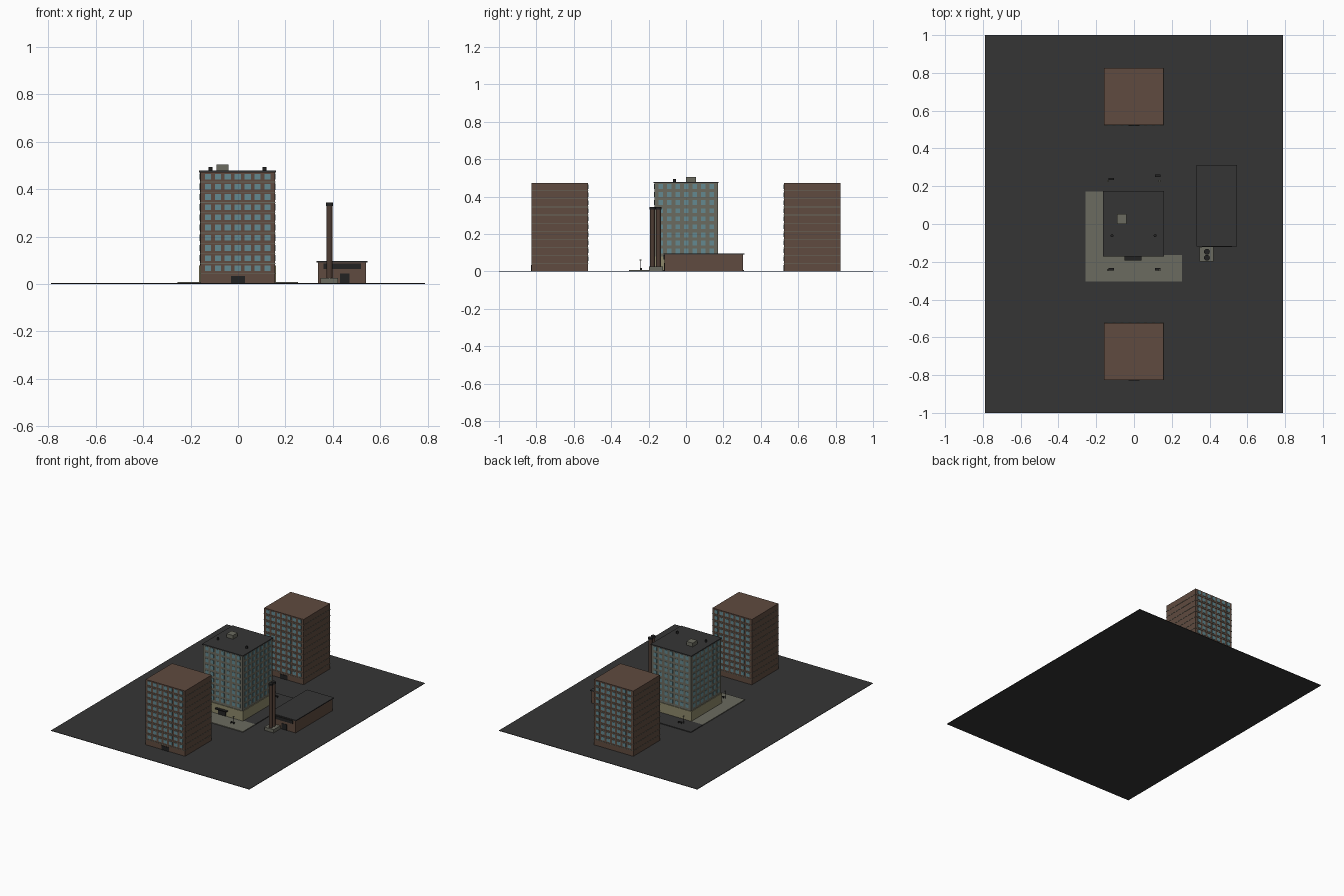
import bpy, bmesh, math
from mathutils import Matrix, Vector

if "Cube" in bpy.data.objects:
    bpy.data.objects.remove(bpy.data.objects["Cube"])


def mat(name, r, g, b):
    m = bpy.data.materials.new(name)
    m.diffuse_color = (r, g, b, 1)
    m.use_nodes = True
    m.node_tree.nodes["Principled BSDF"].inputs["Base Color"].default_value = m.diffuse_color
    return m


ASPHALT = mat("asphalt", 0.036, 0.036, 0.036)
BRICK = mat("brown_brick", 0.115, 0.070, 0.050)
GREY = mat("grey_concrete", 0.145, 0.145, 0.115)
GLASS = mat("teal_glass", 0.125, 0.25, 0.28)
CREAM = mat("cream_stone", 0.27, 0.25, 0.145)
BLACK = mat("black_metal", 0.016, 0.016, 0.016)
RUST = mat("dark_brown", 0.075, 0.045, 0.033)


def finish(name, bm, material):
    me = bpy.data.meshes.new(name)
    bm.to_mesh(me)
    bm.free()
    me.materials.append(material)
    ob = bpy.data.objects.new(name, me)
    bpy.context.collection.objects.link(ob)
    return ob


def boxes(name, spans, material):
    """One object made of boxes given as (x0, x1, y0, y1, z0, z1)."""
    bm = bmesh.new()
    for x0, x1, y0, y1, z0, z1 in spans:
        m = Matrix.Translation(((x0 + x1) / 2, (y0 + y1) / 2, (z0 + z1) / 2))
        m = m @ Matrix.Diagonal((x1 - x0, y1 - y0, z1 - z0, 1))
        bmesh.ops.create_cube(bm, size=1, matrix=m)
    return finish(name, bm, material)


def cylinders(name, items, material, sides=16):
    """Upright cylinders given as (x, y, z0, z1, radius)."""
    bm = bmesh.new()
    for x, y, z0, z1, r in items:
        bmesh.ops.create_cone(bm, cap_ends=True, segments=sides, radius1=r, radius2=r,
                              depth=z1 - z0, matrix=Matrix.Translation((x, y, (z0 + z1) / 2)))
    for f in bm.faces:
        f.smooth = abs(f.normal.z) < 0.5
    ob = finish(name, bm, material)
    for e in ob.data.edges:
        a, b = (ob.data.vertices[i].co.z for i in e.vertices)
        e.use_edge_sharp = abs(a - b) < 1e-6
    return ob


def wall_plates(axis, wall, a0, a1, cols, rows, w, h, t=0.002):
    """Grid of thin plates on both sides of a wall plane; axis is the wall normal."""
    out = []
    step = (a1 - a0) / cols
    for c in range(cols):
        a = a0 + step * (c + 0.5)
        for z in rows:
            if axis == 'y':
                out.append((a - w / 2, a + w / 2, wall - t, wall + t, z - h / 2, z + h / 2))
            else:
                out.append((wall - t, wall + t, a - w / 2, a + w / 2, z - h / 2, z + h / 2))
    return out


G = 0.003          # ground top
FLOOR = 0.043      # storey height
ROWS = [FLOOR * k + 0.023 for k in range(1, 11)]

# ground
boxes("ground", [(-0.79, 0.79, -1, 1, 0, G)], ASPHALT)

# paving around the middle block: dark slab and pale L-shaped walk
boxes("dark_paving", [(-0.165, 0.253, -0.165, 0.31, G, 0.008),
                      (-0.256, -0.165, 0.172, 0.31, G, 0.008)], ASPHALT)
boxes("pale_walk", [(-0.256, -0.165, -0.305, 0.172, G, 0.008),
                    (-0.165, 0.253, -0.305, -0.165, G, 0.008)], GREY)

# two brown apartment towers, windows front and back, floor bands all round
for name, s in (("front", -1), ("back", 1)):
    y0, y1 = sorted((s * 0.523, s * 0.825))
    x0, x1 = -0.158, 0.156
    boxes(name + "_tower", [(x0, x1, y0, y1, G, 0.473)], BRICK)
    boxes(name + "_tower_floor_bands",
          [(x0 - 0.002, x1 + 0.002, y0 - 0.002, y1 + 0.002, FLOOR * k - 0.0015, FLOOR * k + 0.0015)
           for k in range(1, 11)], GREY)
    win = []
    for wall in (y0, y1):
        win += wall_plates('y', wall, x0 + 0.01, x1 - 0.01, 7, ROWS, 0.026, 0.024)
    boxes(name + "_tower_windows", win, GLASS)
    boxes(name + "_tower_door", [(-0.03, 0.03, y0 - 0.003, y0, G, 0.033)], BLACK)

# middle grey block with cream ground floor
X0, X1, Y0, Y1 = -0.16, 0.156, -0.169, 0.17
boxes("middle_tower_base", [(X0 - 0.004, X1 + 0.004, Y0 - 0.004, Y1 + 0.004, G, 0.078)], CREAM)
boxes("middle_tower", [(X0, X1, Y0, Y1, 0.078, 0.471)], GREY)
boxes("middle_tower_roof", [(X0 - 0.004, X1 + 0.004, Y0 - 0.004, Y1 + 0.004, 0.471, 0.478)], ASPHALT)
win = []
for wall in (Y0, Y1):
    win += wall_plates('y', wall, X0 + 0.01, X1 - 0.01, 7, ROWS[1:], 0.024, 0.026)
for wall in (X0, X1):
    win += wall_plates('x', wall, Y0 + 0.01, Y1 - 0.01, 7, ROWS[1:], 0.024, 0.026)
boxes("middle_tower_windows", win, GLASS)
boxes("entrance_canopy", [(-0.05, 0.04, -0.193, Y0, 0.045, 0.052)], BLACK)
boxes("entrance_doors", [(-0.035, 0.025, Y0 - 0.007, Y0, G, 0.042)], BLACK)

# rooftop hut and vents
boxes("roof_hut", [(-0.09, -0.04, 0, 0.053, 0.478, 0.505)], GREY)
cylinders("roof_vents", [(x, -0.062, 0.478, 0.493, 0.008) for x in (-0.116, 0.112)], BLACK)

# benches and lamp posts beside the middle block
bench = []
for x, y in ((-0.12, 0.238), (0.125, 0.255), (-0.12, -0.24), (0.125, -0.24)):
    bench += [(x - 0.014, x + 0.014, y - 0.006, y + 0.006, 0.016, 0.019),
              (x - 0.012, x - 0.009, y - 0.005, y + 0.005, 0.008, 0.016),
              (x + 0.009, x + 0.012, y - 0.005, y + 0.005, 0.008, 0.016)]
boxes("benches", bench, BLACK)
posts = [(x, y) for x in (-0.14, 0.135) for y in (-0.245, 0.225)]
cylinders("lamp_posts", [(x, y, 0.008, 0.06, 0.0015) for x, y in posts], BLACK, 8)
boxes("lamp_heads", [(x - 0.004, x + 0.004, y - 0.003, y + 0.008, 0.058, 0.062) for x, y in posts], GREY)

# low shop with flat roof, blank sign board and front openings
boxes("shop", [(0.338, 0.54, -0.116, 0.305, G, 0.09)], BRICK)
boxes("shop_roof", [(0.332, 0.546, -0.12, 0.312, 0.09, 0.096)], ASPHALT)
boxes("shop_sign_board", [(0.36, 0.52, -0.121, -0.115, 0.064, 0.087)], BLACK)
boxes("shop_door", [(0.43, 0.47, -0.118, -0.115, G, 0.045)], BLACK)

# twin chimney stacks on a concrete plinth
boxes("chimney_plinth", [(0.348, 0.422, -0.198, -0.122, G, 0.026)], GREY)
stacks = [(0.386, -0.147), (0.386, -0.179)]
cylinders("chimney_stacks", [(x, y, 0.026, 0.33, 0.013) for x, y in stacks], RUST)
cylinders("chimney_caps", [(x, y, 0.33, 0.343, 0.0155) for x, y in stacks], BLACK)
